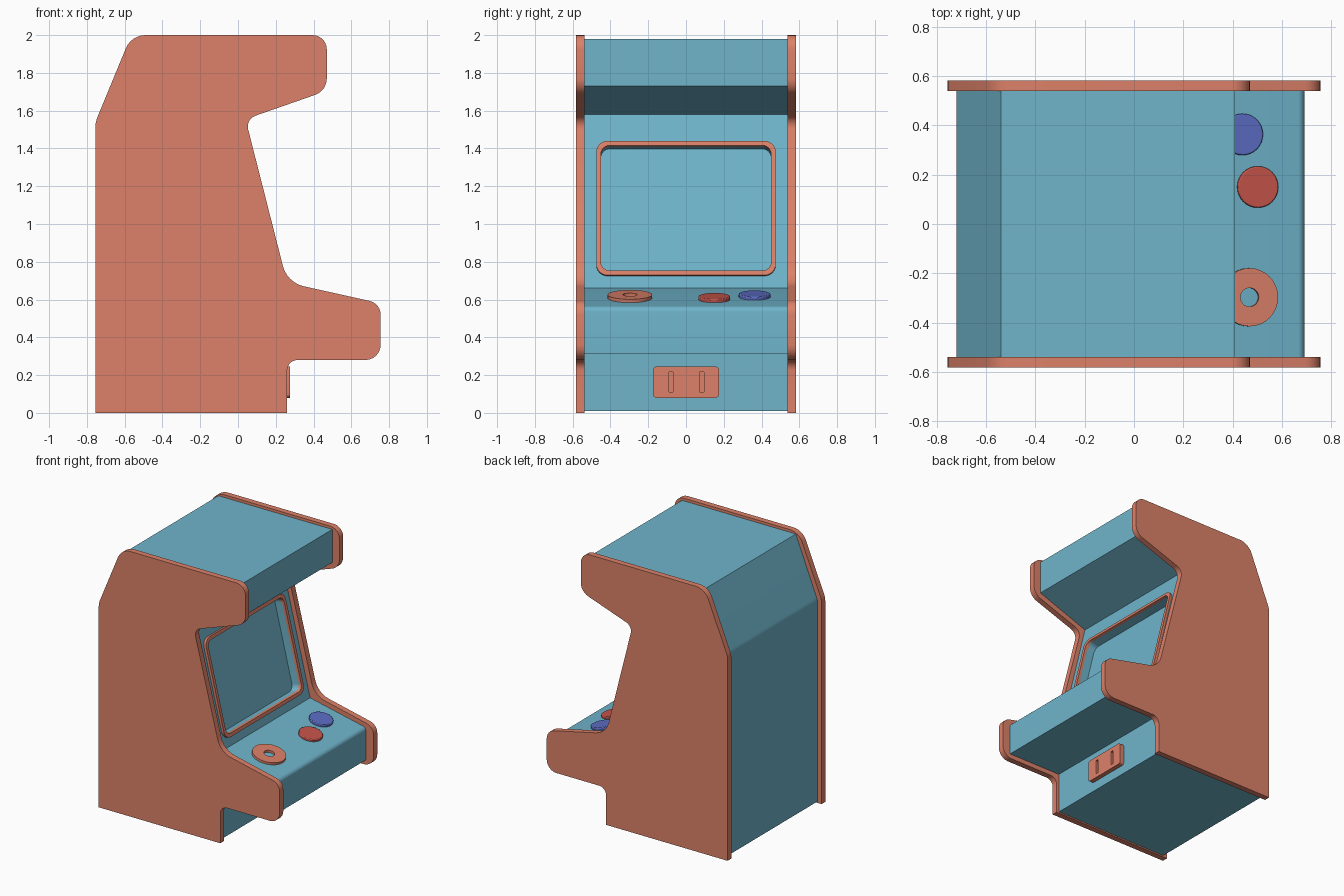
import bpy, bmesh, math
from mathutils import Vector, Matrix

if "Cube" in bpy.data.objects:
    bpy.data.objects.remove(bpy.data.objects["Cube"])


def material(name, rgb):
    m = bpy.data.materials.new(name)
    m.diffuse_color = (*rgb, 1)
    m.use_nodes = True
    m.node_tree.nodes["Principled BSDF"].inputs["Base Color"].default_value = m.diffuse_color
    return m


TEAL = material("teal", (0.16, 0.46, 0.60))
CORAL = material("coral", (0.72, 0.22, 0.14))
RED = material("red", (0.57, 0.09, 0.07))
BLUE = material("blue", (0.11, 0.15, 0.55))


def plane(origin, u, v):
    u, v = Vector(u).normalized(), Vector(v).normalized()
    m = Matrix((u, v, u.cross(v))).transposed().to_4x4()
    m.translation = Vector(origin)
    return m


def rounded(corners, segs=6):
    """Outline from (u, v, trim) corners; each trim is replaced by an arc."""
    out, n = [], len(corners)
    for i, (x, y, t) in enumerate(corners):
        p = Vector((x, y))
        if t == 0:
            out.append(p)
            continue
        d0 = (Vector(corners[i - 1][:2]) - p).normalized()
        d1 = (Vector(corners[(i + 1) % n][:2]) - p).normalized()
        w = math.sin(d0.angle(d1) / 2)
        a, b = p + d0 * t, p + d1 * t
        for k in range(segs + 1):
            s = k / segs
            c0, c1, c2 = (1 - s) ** 2, 2 * s * (1 - s) * w, s * s
            out.append((a * c0 + p * c1 + b * c2) / (c0 + c1 + c2))
    return out


def rect(hu, hv, r=0, cu=0):
    return rounded([(cu - hu, -hv, r), (cu + hu, -hv, r), (cu + hu, hv, r), (cu - hu, hv, r)])


def circle(r, n=32):
    return [Vector((r * math.cos(math.tau * i / n), r * math.sin(math.tau * i / n))) for i in range(n)]


def prism(name, outline, lo, hi, mat, color, hole=None, bevel=0):
    """Extrude an outline from depth lo to hi in a plane, optionally with a hole."""
    bm = bmesh.new()
    ring = lambda pts, w: [bm.verts.new(mat @ Vector((p.x, p.y, w))) for p in pts]
    n = len(outline)
    bands = []
    a, b = ring(outline, lo), ring(outline, hi)
    bands.append((a, b))
    if hole:
        c, d = ring(hole, lo), ring(hole, hi)
        bands += [(b, d), (d, c), (c, a)]
    else:
        bm.faces.new(a)
        bm.faces.new(b)
    for p, q in bands:
        for i in range(n):
            j = (i + 1) % n
            bm.faces.new((p[i], p[j], q[j], q[i]))
    bmesh.ops.recalc_face_normals(bm, faces=bm.faces)
    me = bpy.data.meshes.new(name)
    bm.to_mesh(me)
    bm.free()
    ob = bpy.data.objects.new(name, me)
    bpy.context.collection.objects.link(ob)
    me.materials.append(color)
    if bevel:
        mod = ob.modifiers.new("bevel", 'BEVEL')
        mod.width, mod.segments, mod.limit_method = bevel, 2, 'ANGLE'
        mod.angle_limit = math.radians(50)
    return ob


def cut(ob, cutter):
    cutter.hide_render = True
    mod = ob.modifiers.new("cut", 'BOOLEAN')
    mod.operation, mod.object, mod.solver = 'DIFFERENCE', cutter, 'EXACT'
    bpy.context.view_layer.objects.active = ob
    bpy.ops.object.modifier_apply(modifier=mod.name)
    bpy.data.objects.remove(cutter)


# Side panels
SIDE = plane((0, 0, 0), (1, 0, 0), (0, 0, 1))
panel = rounded([
    (-0.755, 0, 0), (-0.755, 1.54, 0.03), (-0.565, 2.0, 0.075), (0.47, 2.0, 0.075),
    (0.47, 1.705, 0.065), (0.04, 1.555, 0.055), (0.26, 0.69, 0.09), (0.755, 0.58, 0.06),
    (0.755, 0.28, 0.08), (0.26, 0.28, 0.055), (0.26, 0, 0)])
for name, lo in (("left_side_panel", -0.582), ("right_side_panel", 0.538)):
    prism(name, panel, lo, lo + 0.044, SIDE, CORAL)

# Cabinet body
body = prism("cabinet_body", rounded([
    (-0.72, 0.01, 0), (-0.72, 1.53, 0.02), (-0.54, 1.98, 0), (0.41, 1.98, 0),
    (0.41, 1.73, 0), (0.0, 1.58, 0), (0.225, 0.66, 0), (0.69, 0.56, 0.025),
    (0.69, 0.315, 0), (0.24, 0.315, 0), (0.24, 0.01, 0)]), -0.539, 0.539, SIDE, TEAL)

# Recessed screen with raised frame
SCREEN = plane((0.122, 0, 1.08), (0, 1, 0), (-0.225, 0, 0.92))
opening = rect(0.45, 0.341, 0.045)
cut(body, prism("screen_cutter", opening, -0.06, 0.1, SCREEN, TEAL))
prism("screen_frame", rect(0.475, 0.366, 0.06), -0.01, 0.02, SCREEN, CORAL, hole=opening)


# Controls on the sloping deck
def deck(x, y):
    return plane((x, y, 0.66 - (x - 0.225) * 0.1 / 0.465), (0, 1, 0), (-0.465, 0, 0.1))


prism("joystick_ring", circle(0.118), -0.01, 0.018, deck(0.465, -0.297), CORAL, hole=circle(0.038))
prism("red_button", circle(0.084), -0.01, 0.018, deck(0.50, 0.15), RED, bevel=0.005)
prism("blue_button", circle(0.084), -0.01, 0.018, deck(0.438, 0.363), BLUE, bevel=0.005)

# Coin plate with two slots
COIN = plane((0.24, 0, 0.163), (0, 1, 0), (0, 0, 1))
plate = prism("coin_plate", rect(0.175, 0.083, 0.02), -0.01, 0.034, COIN, CORAL)
for y in (-0.08, 0.083):
    cut(plate, prism("slot_cutter", rect(0.011, 0.053, 0, y), 0.012, 0.06, COIN, CORAL))

# Smooth the rounded corners, keep edges sharp
bpy.ops.object.select_all(action='DESELECT')
for ob in bpy.context.collection.objects:
    ob.select_set(True)
    bpy.context.view_layer.objects.active = ob
bpy.ops.object.shade_smooth_by_angle(angle=math.radians(32))
